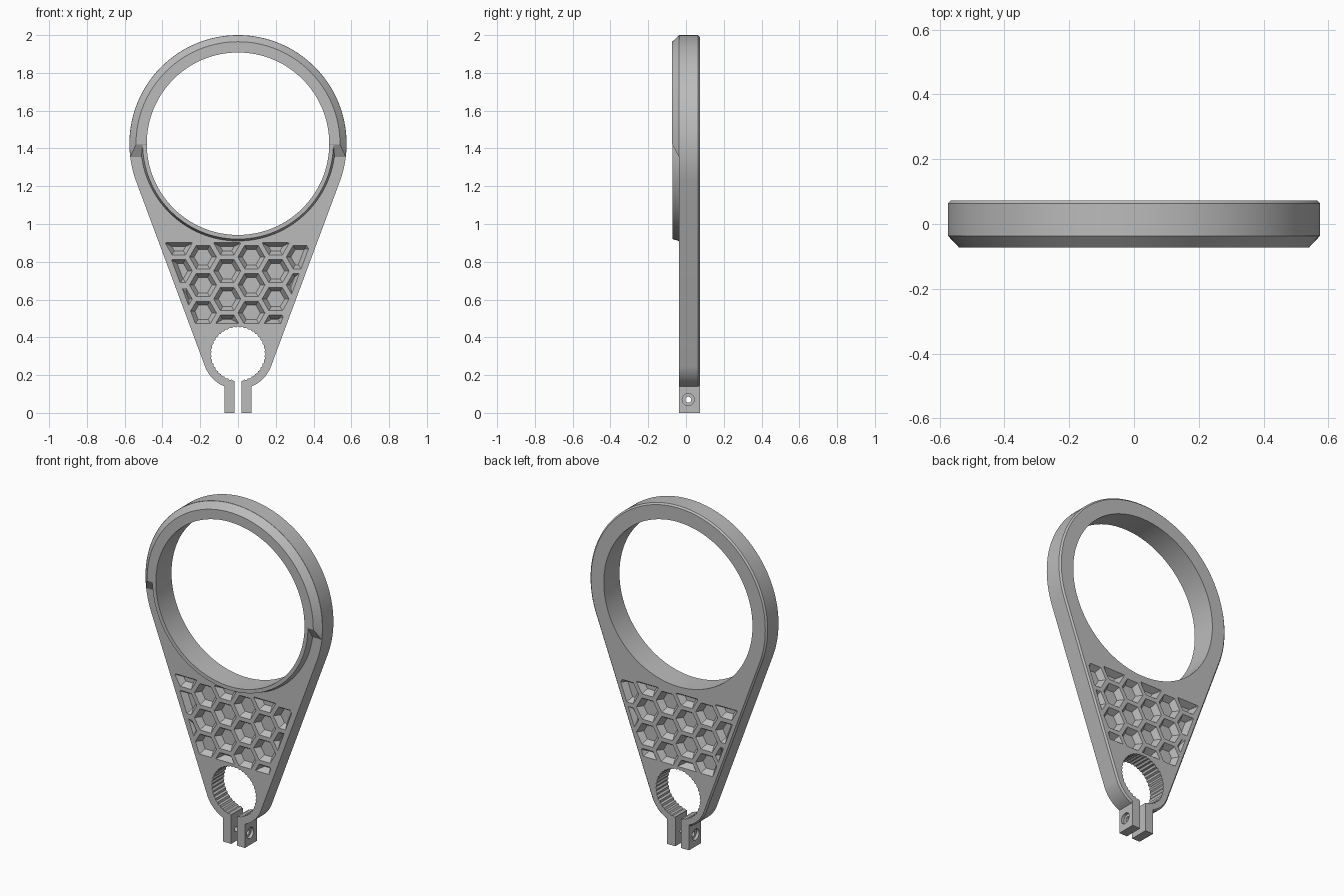
import bpy, bmesh, math
from mathutils import Vector

if "Cube" in bpy.data.objects:
    bpy.data.objects.remove(bpy.data.objects["Cube"])

FRONT, BACK, LIP = -0.037, 0.073, -0.073
RING_Z, RING_R, BORE_R = 1.425, 0.575, 0.483
CLAMP_Z, CLAMP_R = 0.3125, 0.187
TILT = math.asin((RING_R - CLAMP_R) / (RING_Z - CLAMP_Z))

grey = bpy.data.materials.new("plain grey")
grey.use_nodes = True
grey.diffuse_color = (0.5, 0.5, 0.5, 1)
grey.node_tree.nodes["Principled BSDF"].inputs["Base Color"].default_value = (0.5, 0.5, 0.5, 1)


def add_object(name, bm):
    bmesh.ops.recalc_face_normals(bm, faces=bm.faces[:])
    mesh = bpy.data.meshes.new(name)
    bm.to_mesh(mesh)
    bm.free()
    mesh.materials.append(grey)
    obj = bpy.data.objects.new(name, mesh)
    bpy.context.collection.objects.link(obj)
    return obj


def loft_mesh(sections):
    """Solid through (y, [(x, z), ...]) sections of equal length."""
    bm = bmesh.new()
    loops = [[bm.verts.new((x, y, z)) for x, z in pts] for y, pts in sections]
    n = len(loops[0])
    for a, b in zip(loops, loops[1:]):
        for i in range(n):
            j = (i + 1) % n
            bm.faces.new((a[i], a[j], b[j], b[i]))
    bm.faces.new(loops[0])
    bm.faces.new(loops[-1])
    return bm


def loft(name, sections):
    return add_object(name, loft_mesh(sections))


def arc(radius, cz, start, end, n, closed=False):
    steps = n if closed else n - 1
    angles = [start + (end - start) * i / steps for i in range(n)]
    return [(radius * math.cos(a), cz + radius * math.sin(a)) for a in angles]


def circle(radius, cz, n=128):
    return arc(radius, cz, 0, 2 * math.pi, n, True)


def box(name, x, y0, y1, z0, z1):
    pts = [(-x, z0), (x, z0), (x, z1), (-x, z1)]
    return loft(name, [(y0, pts), (y1, pts)])


def combine(target, tool, operation):
    tool.hide_render = True
    mod = target.modifiers.new("combine", 'BOOLEAN')
    mod.operation, mod.object, mod.solver = operation, tool, 'EXACT'
    bpy.context.view_layer.objects.active = target
    bpy.ops.object.modifier_apply(modifier=mod.name)
    bpy.data.objects.remove(tool)


# Teardrop plate with a chamfered back edge
def teardrop(inset):
    return (arc(RING_R - inset, RING_Z, -TILT, math.pi + TILT, 90)
            + arc(CLAMP_R - inset, CLAMP_Z, math.pi + TILT, 2 * math.pi - TILT, 40))


body = loft("ring_holder_body", [(FRONT, teardrop(0)), (BACK - 0.009, teardrop(0)),
                                 (BACK, teardrop(0.009))])

# Upper collar: bevelled rim ending in a sloped cut on each side
bm = loft_mesh([(y, circle(r, RING_Z)) for y, r in ((-0.03, 0.574), (FRONT, 0.574), (LIP, 0.54))])
bmesh.ops.bisect_plane(bm, geom=bm.verts[:] + bm.edges[:] + bm.faces[:],
                       plane_co=(0, LIP, 1.42), plane_no=(0, 1.8, 1), clear_inner=True)
bmesh.ops.holes_fill(bm, edges=[e for e in bm.edges if e.is_boundary], sides=0)
combine(body, add_object("upper_collar", bm), 'UNION')

# Lower collar: thin raised lip around the big opening
lip = [(-0.03, 0.515), (FRONT, 0.515), (LIP + 0.0005, 0.505)]
combine(body, loft("lower_collar", [(y, circle(r, RING_Z)) for y, r in lip]), 'UNION')

# Clamp ears, then the two openings and the slot
combine(body, box("clamp_ears", 0.071, FRONT, BACK, 0, 0.2), 'UNION')
bore = circle(BORE_R, RING_Z)
combine(body, loft("ring_bore", [(-0.2, bore), (0.2, bore)]), 'DIFFERENCE')
outer, inner = circle(0.146, CLAMP_Z, 80), circle(0.140, CLAMP_Z, 80)
teeth = [(outer, inner)[i % 2][i] for i in range(80)]
combine(body, loft("toothed_bore", [(-0.2, teeth), (0.2, teeth)]), 'DIFFERENCE')
combine(body, box("clamp_slot", 0.018, -0.2, 0.2, -0.1, CLAMP_Z), 'DIFFERENCE')


# Screw hole across the ears with a wider seat on each outer side
def cross_cylinder(name, radius, x0, x1):
    obj = loft(name, [(x0, circle(radius, 0, 32)), (x1, circle(radius, 0, 32))])
    for v in obj.data.vertices:
        v.co = (v.co.y, 0.012 - v.co.x, 0.07 + v.co.z)
    return obj


combine(body, cross_cylinder("screw_hole", 0.016, -0.2, 0.2), 'DIFFERENCE')
for side in (-1, 1):
    x0, x1 = sorted((side * 0.054, side * 0.1))
    combine(body, cross_cylinder("screw_seat", 0.032, x0, x1), 'DIFFERENCE')

# Honeycomb pockets: hexagons trimmed to a tapered field, with sloped walls
PITCH, OPENING, SLOPE, DEPTH = 0.148, 0.062, 0.021, 0.034
FIELD = [(Vector((0, 1)), 0.902), (Vector((0, -1)), -0.473)]
for side in (-1, 1):
    normal = Vector((side * math.cos(TILT), -math.sin(TILT)))
    FIELD.append((normal, normal.dot(Vector((side * 0.385, 0.9)))))


def clip(points, normal, limit):
    result = []
    for p, q in zip(points, points[1:] + points[:1]):
        dp, dq = normal.dot(p) - limit, normal.dot(q) - limit
        if dp <= 0:
            result.append(p)
        if dp * dq < 0:
            result.append(p.lerp(q, dp / (dp - dq)))
    return result


def cell(centre, inset):
    r = (OPENING - inset) / math.cos(math.pi / 6)
    pts = [centre + r * Vector((math.cos(k * math.pi / 3), math.sin(k * math.pi / 3)))
           for k in range(6)]
    for normal, limit in FIELD:
        pts = clip(pts, normal, limit - inset)
    return pts


def area(pts):
    return abs(sum(p.cross(q) for p, q in zip(pts, pts[1:] + pts[:1]))) / 2


bm = bmesh.new()
for col in range(-4, 5):
    for row in range(-1, 5):
        shift = 0 if col % 2 == 0 else PITCH / 2
        centre = Vector((0.071 + col * PITCH * 0.866, 0.529 + row * PITCH + shift))
        rim = cell(centre, 0)
        if area(rim) < 0.0004:
            continue
        # narrow cells get a proportionally shallower floor
        for part in (1, 0.8, 0.6, 0.4, 0.2):
            floor = cell(centre, SLOPE * part)
            if len(floor) > 2 and area(floor) > 0.00005:
                break
        else:
            continue
        wide = cell(centre, -SLOPE * 0.1)
        for face, inward in ((FRONT, 1), (BACK, -1)):
            verts = [bm.verts.new((p.x, face - inward * DEPTH * 0.1, p.y)) for p in wide]
            verts += [bm.verts.new((p.x, face + inward * DEPTH * part, p.y)) for p in floor]
            hull = bmesh.ops.convex_hull(bm, input=verts)
            loose = {g for g in hull["geom_interior"] + hull["geom_unused"]
                     if isinstance(g, bmesh.types.BMVert)}
            bmesh.ops.delete(bm, geom=list(loose), context='VERTS')
bmesh.ops.dissolve_limit(bm, angle_limit=0.01, verts=bm.verts[:], edges=bm.edges[:])
combine(body, add_object("honeycomb_pockets", bm), 'DIFFERENCE')

# Smooth the curved walls, keep the crisp edges
bpy.ops.object.select_all(action='DESELECT')
body.select_set(True)
bpy.context.view_layer.objects.active = body
bpy.ops.object.shade_smooth_by_angle(angle=math.radians(20))
